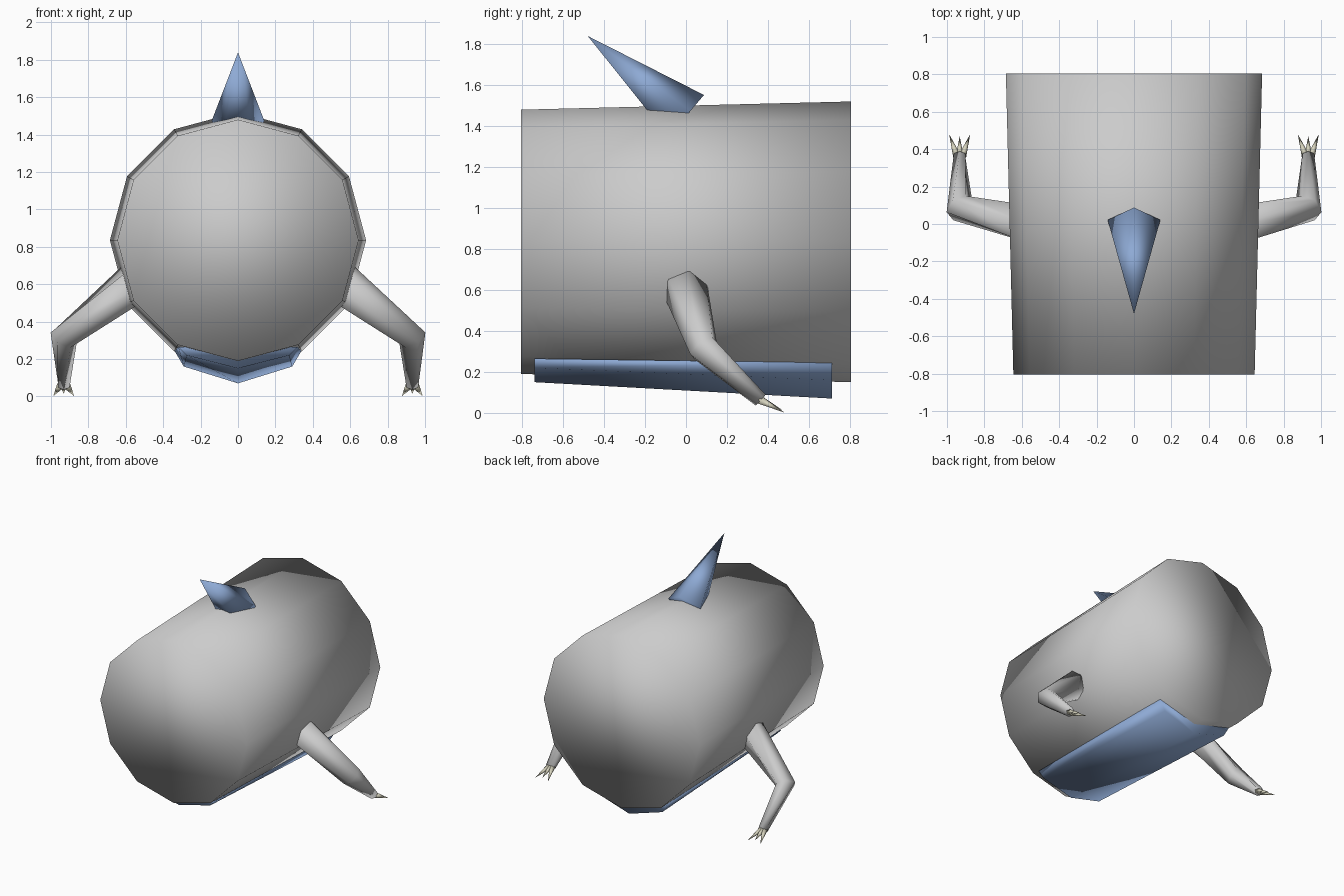
import bpy, bmesh, math
from mathutils import Vector

if "Cube" in bpy.data.objects:
    bpy.data.objects.remove(bpy.data.objects["Cube"])


def material(name, rgb):
    m = bpy.data.materials.new(name)
    m.diffuse_color = (*rgb, 1)
    m.use_nodes = True
    m.node_tree.nodes["Principled BSDF"].inputs["Base Color"].default_value = m.diffuse_color
    return m


BLUE = material("blue_plate", (0.27, 0.40, 0.66))
BONE = material("bone", (0.68, 0.66, 0.52))


def ring(center, normal, r, sides, up=(0, 0, 1)):
    """Polygon around center, perpendicular to normal, first vertex towards up."""
    n = Vector(normal).normalized()
    u = Vector(up)
    u = (u - n * u.dot(n)).normalized()
    v = n.cross(u)
    return [Vector(center) + r * (u * math.cos(a) + v * math.sin(a))
            for a in (2 * math.pi * i / sides for i in range(sides))]


def loft(bm, rings):
    """Skin a list of rings, cap the ends; a one-point ring makes a tip."""
    rows = [[bm.verts.new(p) for p in r] for r in rings]
    for a, b in zip(rows, rows[1:]):
        for i in range(len(a)):
            j = (i + 1) % len(a)
            bm.faces.new((a[i], a[j], b[0]) if len(b) == 1 else (a[i], a[j], b[j], b[i]))
    for row in (rows[0], rows[-1]):
        if len(row) > 2:
            bm.faces.new(row)


def make(name, lofts, mat=None):
    bm = bmesh.new()
    for rings in lofts:
        loft(bm, rings)
    bmesh.ops.recalc_face_normals(bm, faces=bm.faces)
    for f in bm.faces:
        f.smooth = True
    me = bpy.data.meshes.new(name)
    bm.to_mesh(me)
    bm.free()
    ob = bpy.data.objects.new(name, me)
    bpy.context.collection.objects.link(ob)
    if mat:
        me.materials.append(mat)
    return ob


# Body: slightly tapered 12-sided barrel
make("body", [[ring((0, -0.805, 0.835), (0, 1, 0), 0.645, 12),
               ring((0, 0.805, 0.835), (0, 1, 0), 0.685, 12)]])


# Belly plate: shallow trough under the body
def plate_section(y, half):
    right = [Vector((x, y, z)) for x, z in half]
    left = [Vector((-x, y, z)) for x, z in reversed(half[1:])]
    return left + right


make("belly_plate", [[
    plate_section(-0.74, [(0, 0.15), (0.275, 0.22), (0.32, 0.265)]),
    plate_section(0.712, [(0, 0.07), (0.29, 0.16), (0.34, 0.245)])]], BLUE)

# Dorsal horn: five-sided cone leaning to the front
tip, base = Vector((0, -0.48, 1.84)), Vector((0, -0.008, 1.439))
make("back_horn", [[ring(base, tip - base, 0.148, 5), [tip]]], BLUE)

# Arms and claws, mirrored left and right
for side, s in (("right", 1), ("left", -1)):
    shoulder = Vector((0.5 * s, -0.015, 0.65))
    elbow = Vector((0.932 * s, 0.085, 0.315))
    wrist = Vector((0.932 * s, 0.365, 0.062))
    d1 = (elbow - shoulder).normalized()
    d2 = (wrist - elbow).normalized()
    make(side + "_arm", [[ring(shoulder, d1, 0.118, 6),
                          ring(elbow, d1 + d2, 0.078, 6),
                          ring(wrist, d2, 0.036, 6)]])
    claws = []
    for k in (-1, 0, 1):
        root = wrist + Vector((0.014 * k, -0.004, 0))
        end = Vector(((0.932 + 0.056 * k * s) * s, 0.48 - 0.01 * (k == 0), 0.002 + 0.012 * (k == 0)))
        claws.append([ring(root, end - root, 0.022, 5), [end]])
    make(side + "_claws", claws, BONE)
